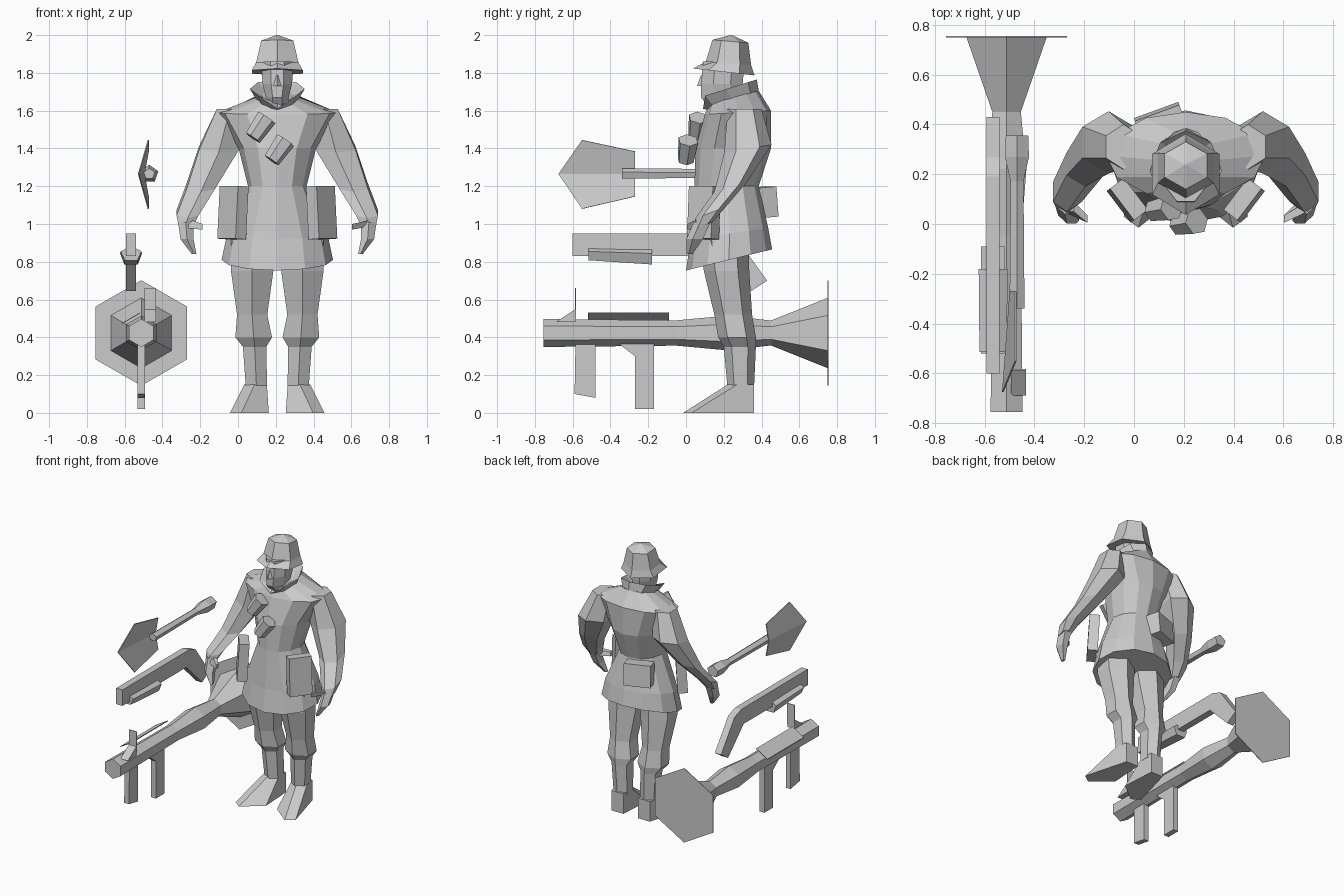
import bpy, bmesh
from math import sin, cos, pi
from mathutils import Vector, Matrix

cube = bpy.data.objects.get("Cube")
if cube:
    bpy.data.objects.remove(cube)

grey = bpy.data.materials.new("plain grey")
grey.use_nodes = True
grey.diffuse_color = (0.6, 0.6, 0.6, 1)
grey.node_tree.nodes["Principled BSDF"].inputs["Base Color"].default_value = (0.6, 0.6, 0.6, 1)

MID = 0.208   # middle of the figure in x
GUN = -0.512  # middle of the launcher in x


def finish(name, bm):
    bmesh.ops.recalc_face_normals(bm, faces=bm.faces)
    mesh = bpy.data.meshes.new(name)
    bm.to_mesh(mesh)
    bm.free()
    mesh.materials.append(grey)
    obj = bpy.data.objects.new(name, mesh)
    bpy.context.collection.objects.link(obj)
    return obj


def loft(name, rings, caps=True):
    """Skin a list of equal-length point rings."""
    bm = bmesh.new()
    rows = [[bm.verts.new(p) for p in ring] for ring in rings]
    for a, b in zip(rows, rows[1:]):
        n = len(a)
        for i in range(n):
            bm.faces.new((a[i], a[(i + 1) % n], b[(i + 1) % n], b[i]))
    if caps:
        bm.faces.new(rows[0])
        bm.faces.new(rows[-1])
    return finish(name, bm)


def unit_ring(n, point_front):
    """Unit polygon stretched to fill -1..1 on both axes."""
    start = -pi / 2 if point_front else -pi / 2 + pi / n
    pts = [(cos(start + 2 * pi * i / n), sin(start + 2 * pi * i / n)) for i in range(n)]
    mx = max(abs(p[0]) for p in pts)
    my = max(abs(p[1]) for p in pts)
    return [(u / mx, v / my) for u, v in pts]


def oval(x, y, z, rx, ry, n=6, tilt=0, point_front=True):
    """Level ring; tilt raises the back and lowers the front."""
    return [(x + rx * u, y + ry * v, z + tilt * v) for u, v in unit_ring(n, point_front)]


def upright(x, y, z, rx, rz, n=6):
    """Ring facing along y."""
    return [(x + rx * u, y, z - rz * v) for u, v in unit_ring(n, True)]


def slab(name, outline, x0, x1):
    """Side outline of (y, z) points pushed out from x0 to x1."""
    return loft(name, [[(x, y, z) for y, z in outline] for x in (x0, x1)])


def box(name, size, place, turn):
    bm = bmesh.new()
    bmesh.ops.create_cube(bm, size=1, matrix=Matrix.Translation(place) @ turn @ Matrix.Diagonal((*size, 1)))
    return finish(name, bm)


# Coat body, hem to neck
loft("coat", [oval(MID, y, z, rx, ry, 12, tilt) for y, z, rx, ry, tilt in (
    (0.228, 0.81, 0.295, 0.228, 0.056),
    (0.23, 0.95, 0.265, 0.205, 0.03),
    (0.215, 1.2, 0.155, 0.17, 0),
    (0.25, 1.4, 0.205, 0.2, 0),
    (0.275, 1.59, 0.32, 0.175, 0.01),
    (0.255, 1.675, 0.1, 0.13, 0.03))])

# Turned-up collar with a notch at the front
low = oval(MID, 0.25, 1.64, 0.1, 0.14, 8, 0.035)
high = oval(MID, 0.215, 1.715, 0.145, 0.16, 8, 0.05)
high[0] = (MID, 0.09, 1.61)
inner = oval(MID, 0.22, 1.68, 0.085, 0.115, 8, 0.04)
loft("collar", [low, high, inner])

# Head and nose
loft("head", [oval(MID, y, z, rx, ry, 8, 0, False) for y, z, rx, ry in (
    (0.22, 1.6, 0.06, 0.09),
    (0.185, 1.67, 0.06, 0.105),
    (0.19, 1.74, 0.078, 0.11),
    (0.2, 1.86, 0.085, 0.11))])
loft("nose", [oval(MID, 0.08, 1.73, 0.022, 0.022, 4), oval(MID, 0.09, 1.79, 0.008, 0.01, 4)])

# Helmet with flared brim
loft("helmet", [oval(MID, y, z, rx, ry, 6, tilt) for y, z, rx, ry, tilt in (
    (0.2, 1.805, 0.135, 0.163, -0.018),
    (0.225, 1.85, 0.112, 0.12, -0.01),
    (0.235, 1.967, 0.085, 0.095, -0.008),
    (0.24, 2.0, 0.004, 0.004, 0))])

for side, label in ((1, "left"), (-1, "right")):
    def X(dx):
        return MID + side * dx

    # Arm, hand and thumb
    loft(label + "_arm", [oval(X(dx), y, z, rx, ry, 6, tilt) for dx, y, z, rx, ry, tilt in (
        (0.25, 0.31, 1.61, 0.07, 0.09, 0),
        (0.31, 0.328, 1.4, 0.105, 0.125, 0.02),
        (0.405, 0.24, 1.2, 0.075, 0.09, 0.03),
        (0.475, 0.13, 1.06, 0.058, 0.08, 0.03),
        (0.485, 0.09, 0.99, 0.036, 0.05, 0.02))])
    loft(label + "_hand", [oval(X(dx), y, z, rx, ry, 5) for dx, y, z, rx, ry in (
        (0.485, 0.09, 1.01, 0.04, 0.05),
        (0.478, 0.05, 0.92, 0.035, 0.048),
        (0.44, 0.02, 0.84, 0.012, 0.018))])
    loft(label + "_thumb", [
        [(X(0.47) + a, 0.07 + b, 1.0 + a) for a, b in ((-0.02, -0.02), (0.02, -0.02), (0.02, 0.02), (-0.02, 0.02))],
        [(X(0.395), 0.02 + b, 0.985 + a) for a, b in ((-0.015, -0.015), (0.015, -0.015), (0.015, 0.015), (-0.015, 0.015))]])

    # Leg with baggy knee, then splayed boot
    loft(label + "_leg", [oval(X(dx), y, z, rx, ry, 6) for dx, y, z, rx, ry in (
        (0.125, 0.2, 0.92, 0.12, 0.13),
        (0.133, 0.215, 0.75, 0.112, 0.12),
        (0.133, 0.25, 0.52, 0.08, 0.1),
        (0.125, 0.27, 0.4, 0.097, 0.1),
        (0.12, 0.285, 0.35, 0.062, 0.085),
        (0.11, 0.29, 0.13, 0.056, 0.07))])
    sole = ((0.06, 0.36), (0.16, 0.36), (0.25, 0.03), (0.19, -0.015), (0.045, 0.1))
    ankle = ((0.06, 0.36), (0.16, 0.36), (0.175, 0.27), (0.12, 0.22), (0.055, 0.26))
    loft(label + "_boot", [[(X(a), b, 0) for a, b in sole], [(X(a), b, 0.15) for a, b in ankle]])

    # Hip pouch
    turn = Matrix.Rotation(-side * 0.65, 4, 'Z') @ Matrix.Rotation(-side * 0.06, 4, 'Y')
    box(label + "_hip_pouch", (0.07, 0.16, 0.28), (X(0.235), 0.095, 1.06), turn)

# Back pouch
box("back_pouch", (0.19, 0.1, 0.16), (MID - 0.1, 0.405, 1.115),
    Matrix.Rotation(0.35, 4, 'Z') @ Matrix.Rotation(0.08, 4, 'X'))

# Grenades on the chest
axis = Vector((0.55, 0.1, 0.8)).to_track_quat('Z', 'Y').to_matrix().to_4x4()
for name, place in (("upper_grenade", (0.115, 0.06, 1.51)), ("lower_grenade", (0.215, 0.005, 1.39))):
    bm = bmesh.new()
    bmesh.ops.create_cone(bm, cap_ends=True, segments=6, radius1=0.045, radius2=0.055, depth=0.13,
                          matrix=Matrix.Translation(place) @ axis)
    finish(name, bm)

# Shovel: handle with knob, and folded pointed blade
loft("shovel_handle", [upright(x, y, 1.265, r, r, 5) for x, y, r in (
    (-0.47, -0.34, 0.03), (-0.47, 0.17, 0.026), (-0.47, 0.27, 0.048), (-0.47, 0.355, 0.045))])
bm = bmesh.new()
spine = [bm.verts.new((x, y, 1.265)) for x, y in ((-0.53, -0.675), (-0.5, -0.27))]
for z1, z2 in ((1.445, 1.385), (1.08, 1.145)):
    edge = [bm.verts.new((-0.478, -0.55, z1)), bm.verts.new((-0.478, -0.27, z2))]
    bm.faces.new((spine[0], edge[0], edge[1], spine[1]))
blade = finish("shovel_blade", bm)
blade.modifiers.new("thickness", 'SOLIDIFY').thickness = 0.006

# Rifle with bent stock and a fore grip
slab("rifle", ((-0.6, 0.83), (-0.6, 0.95), (0.19, 0.95), (0.27, 0.92), (0.43, 0.7), (0.345, 0.645), (0.16, 0.83)),
     -0.592, -0.54)
loft("rifle_fore_grip", [upright(-0.566, -0.515, 0.842, 0.055, 0.042, 5),
                         upright(-0.566, -0.18, 0.828, 0.058, 0.052, 5)])

# Launcher tube with flared exhaust and flat end plate
loft("launcher_tube", [upright(GUN, y, 0.423, r * 0.866, r) for y, r in (
    (-0.755, 0.074), (-0.05, 0.067), (0.22, 0.092), (0.45, 0.066), (0.75, 0.186))])
loft("exhaust_plate", [upright(GUN, y, 0.423, 0.243, 0.279) for y in (0.75, 0.755)])

# Launcher grips, sight and side guard
slab("front_grip", ((-0.585, 0.37), (-0.48, 0.37), (-0.48, 0.08), (-0.59, 0.1)), -0.533, -0.493)
slab("rear_grip", ((-0.36, 0.37), (-0.17, 0.37), (-0.17, 0.02), (-0.27, 0.02), (-0.27, 0.3)), -0.533, -0.493)
slab("sight_base", ((-0.69, 0.48), (-0.585, 0.55), (-0.585, 0.48)), -0.495, -0.433)
slab("sight_plate", ((-0.588, 0.5), (-0.588, 0.66), (-0.583, 0.66), (-0.583, 0.5)), -0.495, -0.433)
loft("side_guard", [[(-0.615, y, 0.47), (-0.52, y, 0.525), (-0.52, y, 0.531), (-0.615, y, 0.476)]
                    for y in (-0.52, -0.09)])
